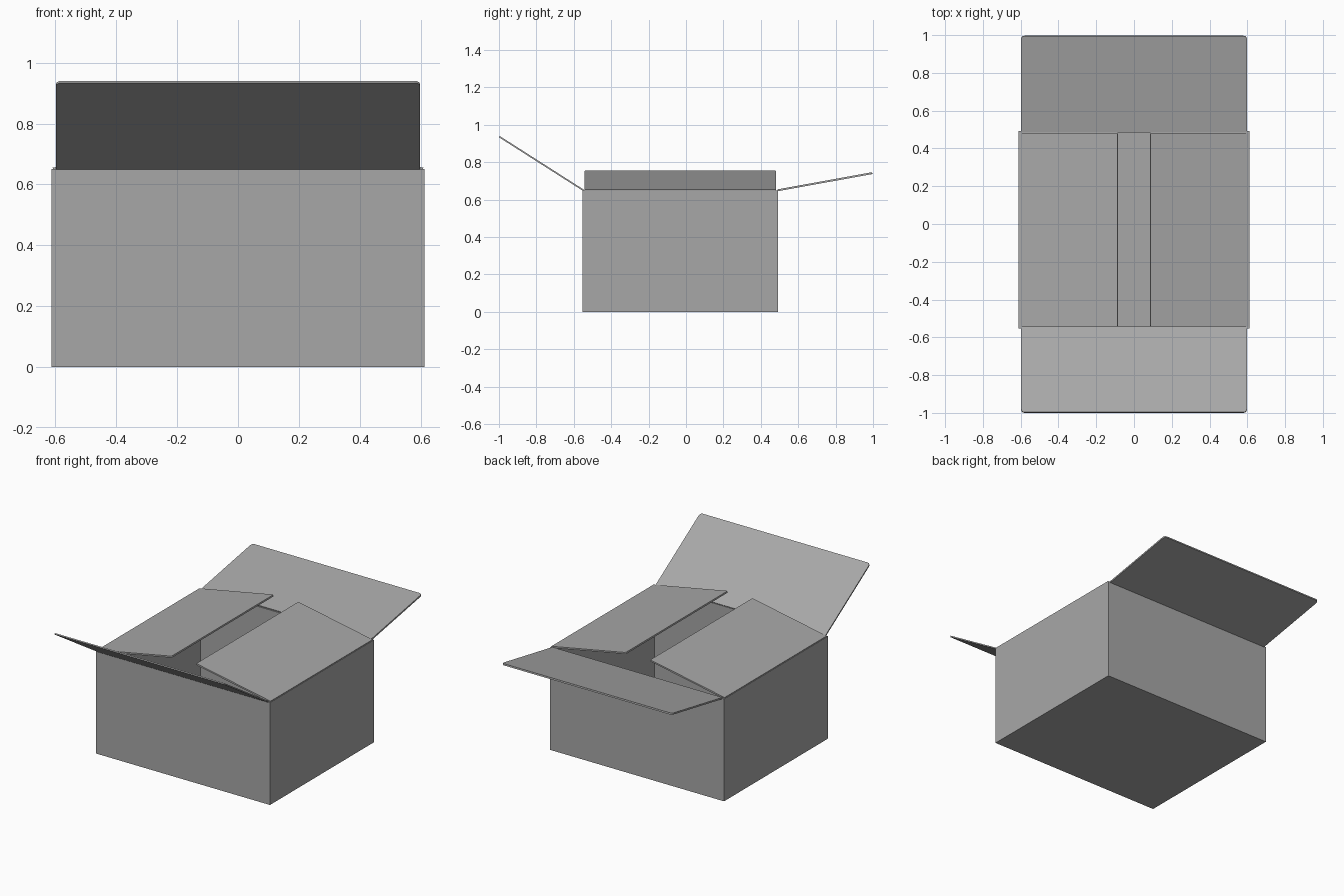
import bpy
import bmesh
from math import atan2, hypot, pi

cube = bpy.data.objects.get("Cube")
if cube:
    bpy.data.objects.remove(cube, do_unlink=True)

# Plain grey cardboard
card = bpy.data.materials.new("grey_cardboard")
card.use_nodes = True
grey = (0.39, 0.39, 0.39, 1)
card.diffuse_color = grey
card.node_tree.nodes["Principled BSDF"].inputs["Base Color"].default_value = grey

RIM = 0.65
X_HALF = 0.612
Y_FRONT, Y_BACK = -0.553, 0.492


def add_sheet(name, bm, thickness, offset):
    """Turn a bmesh surface into a cardboard part with thickness."""
    mesh = bpy.data.meshes.new(name)
    bm.to_mesh(mesh)
    bm.free()
    mesh.materials.append(card)
    obj = bpy.data.objects.new(name, mesh)
    bpy.context.collection.objects.link(obj)
    solid = obj.modifiers.new("thickness", "SOLIDIFY")
    solid.thickness = thickness
    solid.offset = offset
    solid.use_even_offset = True
    return obj


# Open-topped body: a block without its lid, thickened inwards
bm = bmesh.new()
bmesh.ops.create_cube(bm, size=1)
for v in bm.verts:
    v.co.x *= 2 * X_HALF
    v.co.y = Y_BACK if v.co.y > 0 else Y_FRONT
    v.co.z = RIM if v.co.z > 0 else 0
lid = [f for f in bm.faces if f.normal.z > 0.5]
bmesh.ops.delete(bm, geom=lid, context="FACES_ONLY")
add_sheet("box_body", bm, 0.01, -1)


def flap(name, hinge, heading, width, reach, rise, thickness, corner=0.018):
    """Flap hinged on the rim, reaching along its heading and rising."""
    length = hypot(reach, rise)
    bm = bmesh.new()
    half = width / 2
    outline = [(-half, 0), (half, 0), (half, length), (-half, length)]
    verts = [bm.verts.new((x, y, 0)) for x, y in outline]
    bm.faces.new(verts)
    # Softened free corners
    bmesh.ops.bevel(bm, geom=verts[2:], offset=corner, segments=3,
                    profile=0.5, affect="VERTICES")
    obj = add_sheet(name, bm, thickness, 0)
    obj.location = (*hinge, RIM)
    obj.rotation_euler = (atan2(rise, reach), 0, heading)
    return obj


# Long flaps folded outwards
flap("front_flap", (0, Y_FRONT + 0.005), pi, 1.195, 0.45, 0.287, 0.008)
flap("back_flap", (0, Y_BACK - 0.003), 0, 1.195, 0.507, 0.092, 0.01)

# Short flaps folded inwards
y_mid = (Y_FRONT + Y_BACK) / 2
for side, name in ((1, "left_flap"), (-1, "right_flap")):
    flap(name, (side * (X_HALF - 0.004), y_mid), side * pi / 2,
         1.025, 0.522, 0.1, 0.01, 0.008)
